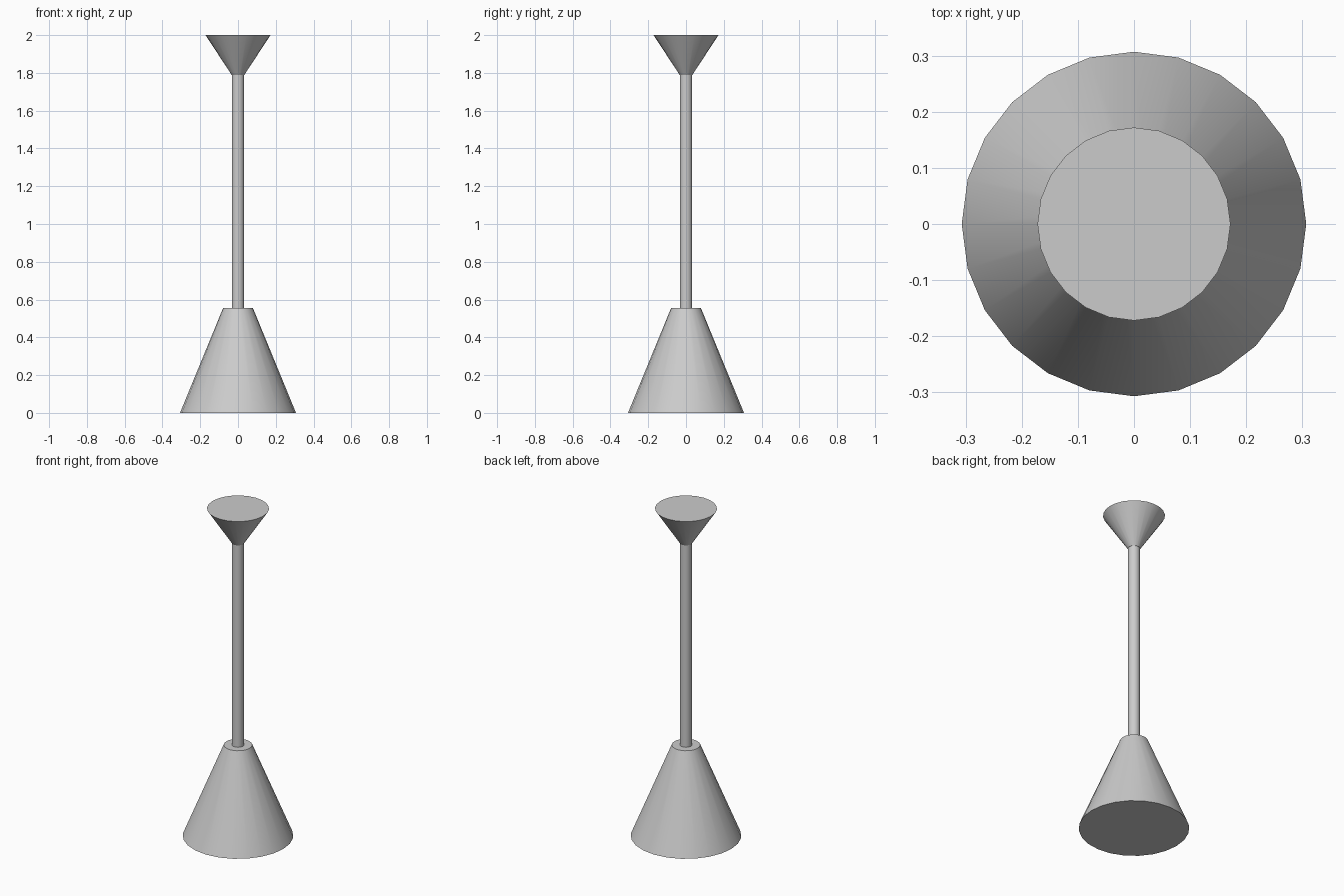
import bpy
import math

if "Cube" in bpy.data.objects:
    bpy.data.objects.remove(bpy.data.objects["Cube"])


def frustum(name, r_bottom, r_top, z0, z1, sides=24):
    """Capped round section standing between two heights on the z axis."""
    bpy.ops.mesh.primitive_cone_add(
        vertices=sides, radius1=r_bottom, radius2=r_top, depth=z1 - z0,
        end_fill_type='NGON', location=(0, 0, (z0 + z1) / 2))
    obj = bpy.context.object
    obj.name = name
    bpy.ops.object.shade_smooth_by_angle(angle=math.radians(35))
    return obj


# Flared lamp shade at the bottom
frustum("shade", 0.307, 0.079, 0.0, 0.555)

# Thin hanging rod
frustum("rod", 0.033, 0.033, 0.555, 1.79)

# Ceiling mount, widening upwards
frustum("ceiling_mount", 0.034, 0.172, 1.79, 2.0)
